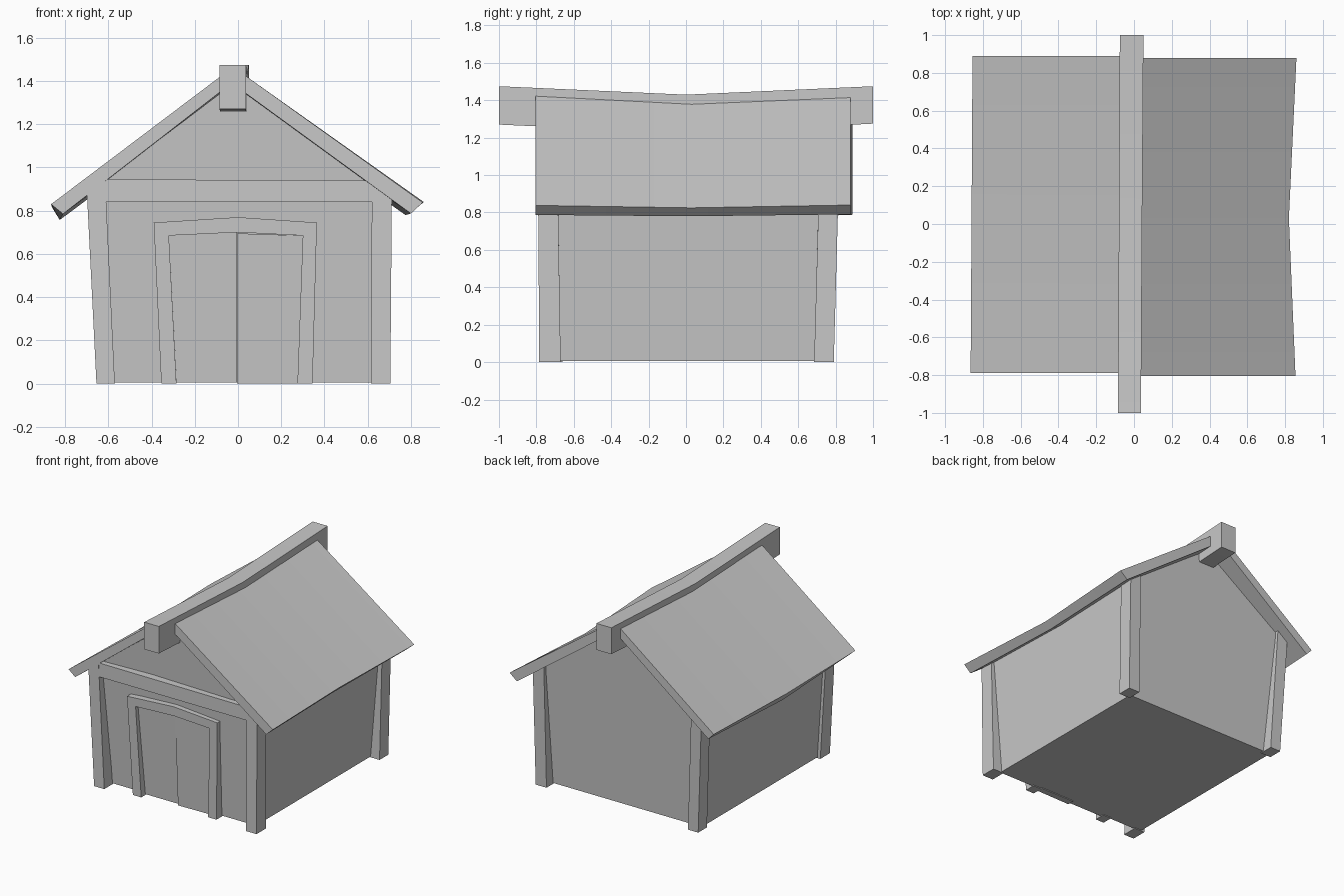
import bpy
import bmesh
import math

old = bpy.data.objects.get("Cube")
if old:
    bpy.data.objects.remove(old, do_unlink=True)

# Single plain grey
grey = bpy.data.materials.new("plain_grey")
grey.use_nodes = True
colour = (0.58, 0.58, 0.58, 1)
grey.diffuse_color = colour
grey.node_tree.nodes["Principled BSDF"].inputs["Base Color"].default_value = colour


def loft(name, rings):
    """Join matching rings of points into a closed solid with capped ends."""
    bm = bmesh.new()
    loops = [[bm.verts.new(p) for p in ring] for ring in rings]
    count = len(loops[0])
    for a, b in zip(loops, loops[1:]):
        for i in range(count):
            j = (i + 1) % count
            bm.faces.new((a[i], a[j], b[j], b[i]))
    bm.faces.new(loops[0][::-1])
    bm.faces.new(loops[-1])
    bmesh.ops.recalc_face_normals(bm, faces=bm.faces[:])
    mesh = bpy.data.meshes.new(name)
    bm.to_mesh(mesh)
    bm.free()
    mesh.materials.append(grey)
    obj = bpy.data.objects.new(name, mesh)
    bpy.context.collection.objects.link(obj)
    bpy.ops.object.select_all(action="DESELECT")
    obj.select_set(True)
    bpy.context.view_layer.objects.active = obj
    bpy.ops.object.shade_smooth_by_angle(angle=math.radians(20))
    return obj


def section(y, profile):
    """Place an (x, z) profile at depth y."""
    return [(x, y, z) for x, z in profile]


def leaning(profile, foot, head, height):
    """Place an (x, z) profile on a plane leaning from foot to head."""
    return [(x, foot + (head - foot) * z / height, z) for x, z in profile]


def rectangle(x0, x1, z0, z1):
    return [(x0, z0), (x1, z0), (x1, z1), (x0, z1)]


# House body: walls flare outwards towards the eaves and run up into the roof
floor, eave, ridge = 0.006, 0.89, 1.39


def gable_wall(foot_y, head_y, ridge_y):
    return [(-0.63, foot_y, floor), (0.63, foot_y, floor), (0.69, head_y, eave),
            (-0.02, ridge_y, ridge), (-0.68, head_y, eave)]


loft("house_body", [gable_wall(-0.685, -0.75, -0.75),
                    gable_wall(0.71, 0.79, 0.75)])


# Sagging roof slabs, each with a front, middle and back section
def roof_slab(name, stations):
    rings = []
    for y, inner_x, inner_z, thick, tip_x, tip_z, low_x, low_z in stations:
        rings.append(section(y, [(inner_x, inner_z), (tip_x, tip_z),
                                 (low_x, low_z), (inner_x, inner_z - thick)]))
    loft(name, rings)


roof_slab("left_roof", [
    (-0.805, 0.02, 1.435, 0.08, 0.855, 0.838, 0.8, 0.787),
    (0.03, 0.02, 1.395, 0.08, 0.82, 0.825, 0.775, 0.78),
    (0.88, 0.02, 1.435, 0.08, 0.86, 0.84, 0.8, 0.79)])
roof_slab("right_roof", [
    (-0.79, -0.05, 1.445, 0.07, -0.865, 0.83, -0.81, 0.785),
    (0.03, -0.05, 1.405, 0.07, -0.86, 0.815, -0.825, 0.757),
    (0.89, -0.05, 1.445, 0.075, -0.855, 0.835, -0.81, 0.788)])

# Ridge beam, bowed down in the middle
loft("ridge_beam", [
    section(-1, rectangle(-0.085, 0.037, 1.27, 1.475)),
    section(0, rectangle(-0.08, 0.043, 1.225, 1.43)),
    section(1, rectangle(-0.075, 0.05, 1.275, 1.475))])


# Corner posts with tops cut to the roof slope
def corner_post(name, foot_x, head_x, foot_y, head_y):
    (xo, xi), (ho, hi) = foot_x, head_x
    (y0, y1), (t0, t1) = foot_y, head_y
    low, high = 0.9, 0.95
    loft(name, [
        [(xo, y0, 0), (xi, y0, 0), (xi, y1, 0), (xo, y1, 0)],
        [(ho, t0, low), (hi, t0, high), (hi, t1, high), (ho, t1, low)]])


right_x = (-0.655, -0.57), (-0.7, -0.615)
left_x = (0.705, 0.615), (0.712, 0.62)
front_y = (-0.785, -0.67), (-0.79, -0.685)
back_y = (0.79, 0.685), (0.815, 0.71)
for side, xs in (("right", right_x), ("left", left_x)):
    for end, ys in (("front", front_y), ("back", back_y)):
        corner_post(f"{end}_{side}_post", *xs, *ys)

# Cross beam under the front gable
cross = [(-0.66, 0.84), (0.66, 0.84), (0.635, 0.94), (-0.635, 0.945)]
loft("front_cross_beam", [section(y, cross) for y in (-0.788, -0.7)])

# Door frame with a slightly peaked lintel
outer = [(-0.355, 0), (-0.39, 0.745), (0, 0.77), (0.365, 0.745), (0.345, 0)]
inner = [(0.275, 0), (0.3, 0.685), (0, 0.7), (-0.32, 0.685), (-0.285, 0)]
frame = outer + inner
loft("door_frame", [leaning(frame, -0.75, -0.77, 0.77),
                    leaning(frame, -0.67, -0.71, 0.77)])

# Two door leaves, the left one a touch ajar
right_leaf = [(-0.285, floor), (-0.008, floor), (-0.008, 0.7), (-0.32, 0.685)]
left_leaf = [(-0.004, 0), (0.275, 0), (0.3, 0.685), (-0.004, 0.695)]
loft("right_door", [leaning(right_leaf, -0.7, -0.74, 0.7),
                    leaning(right_leaf, -0.66, -0.69, 0.7)])
left_front = [(x, y - 0.02 * (0.3 - x), z)
              for x, y, z in leaning(left_leaf, -0.705, -0.74, 0.7)]
loft("left_door", [left_front, leaning(left_leaf, -0.66, -0.69, 0.7)])
